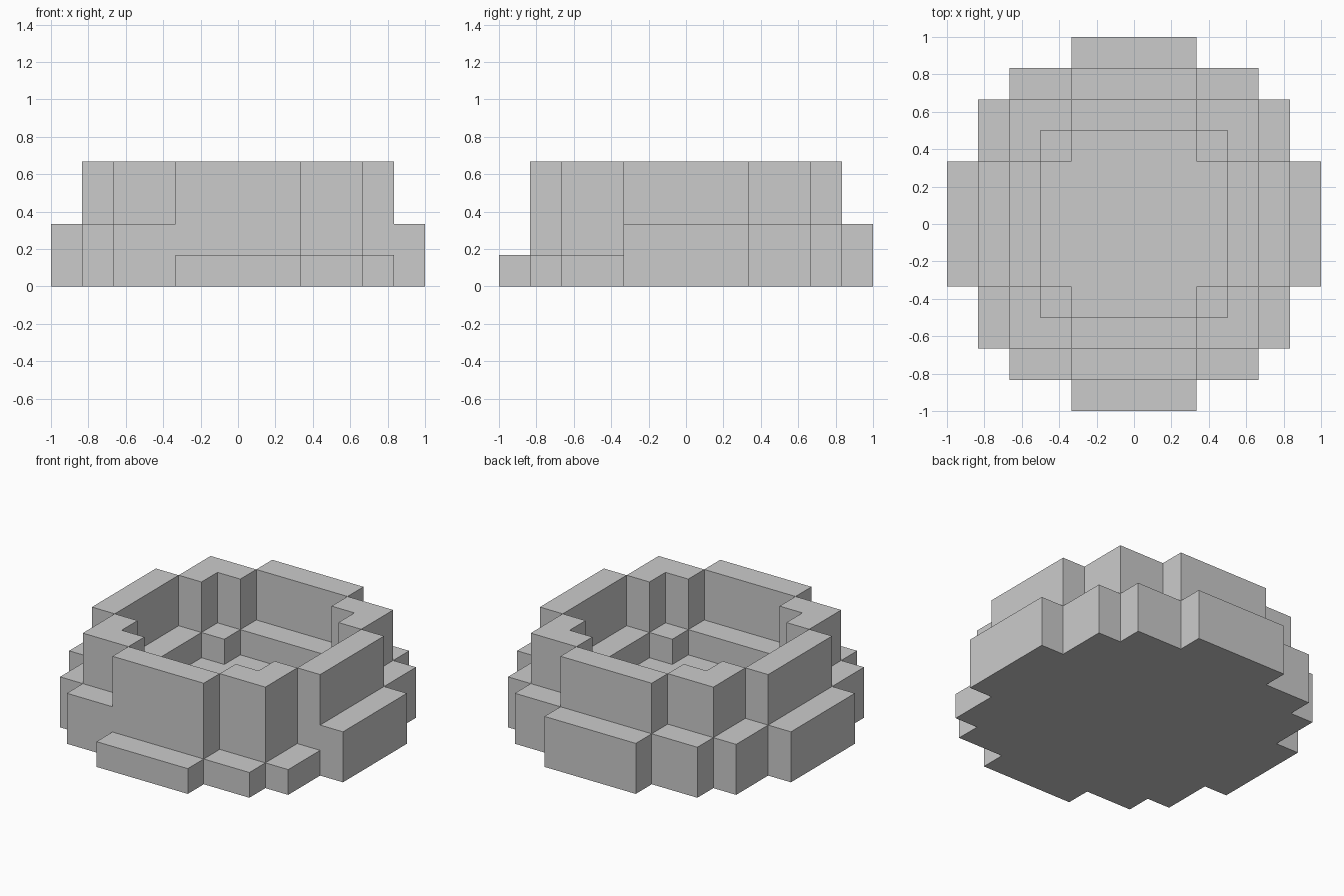
import bpy
import bmesh

if "Cube" in bpy.data.objects:
    bpy.data.objects.remove(bpy.data.objects["Cube"])

U = 1 / 6          # one block
cells = {}         # (column, row) -> (part name, height in blocks)


def paint(part, x0, x1, y0, y1, h):
    """Fill a rectangle of blocks with one part at one height."""
    for i in range(x0, x1):
        for j in range(y0, y1):
            cells[i, j] = (part, h)


def paint_all(part, x0, x1, y0, y1, h):
    """Repeat a rectangle in all four quadrants and across the diagonal."""
    for a, b, c, d in ((x0, x1, y0, y1), (y0, y1, x0, x1)):
        for xa, xb in ((a, b), (-b, -a)):
            for ya, yb in ((c, d), (-d, -c)):
                paint(part, xa, xb, ya, yb, h)


# Sunken floor
paint("basin_floor", -3, 3, -3, 3, 1)

# Inner benches and corner seats
paint_all("inner_bench", 0, 2, 3, 4, 2)
paint_all("inner_bench", 2, 3, 2, 3, 2)

# Tall wall: straight sides and L-shaped corners
paint_all("tall_wall", 0, 2, 4, 5, 4)
paint_all("tall_wall", 2, 4, 3, 4, 4)

# Outer step running all the way round
paint_all("outer_step", 0, 2, 5, 6, 2)
paint_all("outer_step", 2, 4, 4, 5, 2)

# Lower step at the front and front right
paint("low_entry_step", -2, 2, -6, -5, 1)
paint("low_entry_step", 2, 4, -5, -4, 1)
paint("low_entry_step", 4, 5, -4, -2, 1)


def build(part):
    """Turn the blocks of a part into a mesh of exposed faces only."""
    bm = bmesh.new()

    def quad(*pts):
        bm.faces.new([bm.verts.new((x * U, y * U, z * U)) for x, y, z in pts])

    for (i, j), (name, h) in cells.items():
        if name != part:
            continue
        c = [(i, j), (i + 1, j), (i + 1, j + 1), (i, j + 1)]
        quad(*[(x, y, h) for x, y in c])
        quad(*[(x, y, 0) for x, y in reversed(c)])
        for k, (dx, dy) in enumerate(((0, -1), (1, 0), (0, 1), (-1, 0))):
            low = cells.get((i + dx, j + dy), ("", 0))[1]
            a, b = c[k], c[(k + 1) % 4]
            for z in range(low, h):
                quad((*a, z), (*b, z), (*b, z + 1), (*a, z + 1))
    bmesh.ops.remove_doubles(bm, verts=bm.verts, dist=1e-4)
    bmesh.ops.dissolve_limit(bm, angle_limit=0.01, verts=bm.verts, edges=bm.edges)
    mesh = bpy.data.meshes.new(part)
    bm.to_mesh(mesh)
    bm.free()
    bpy.context.collection.objects.link(bpy.data.objects.new(part, mesh))


for part in sorted({name for name, h in cells.values()}):
    build(part)
